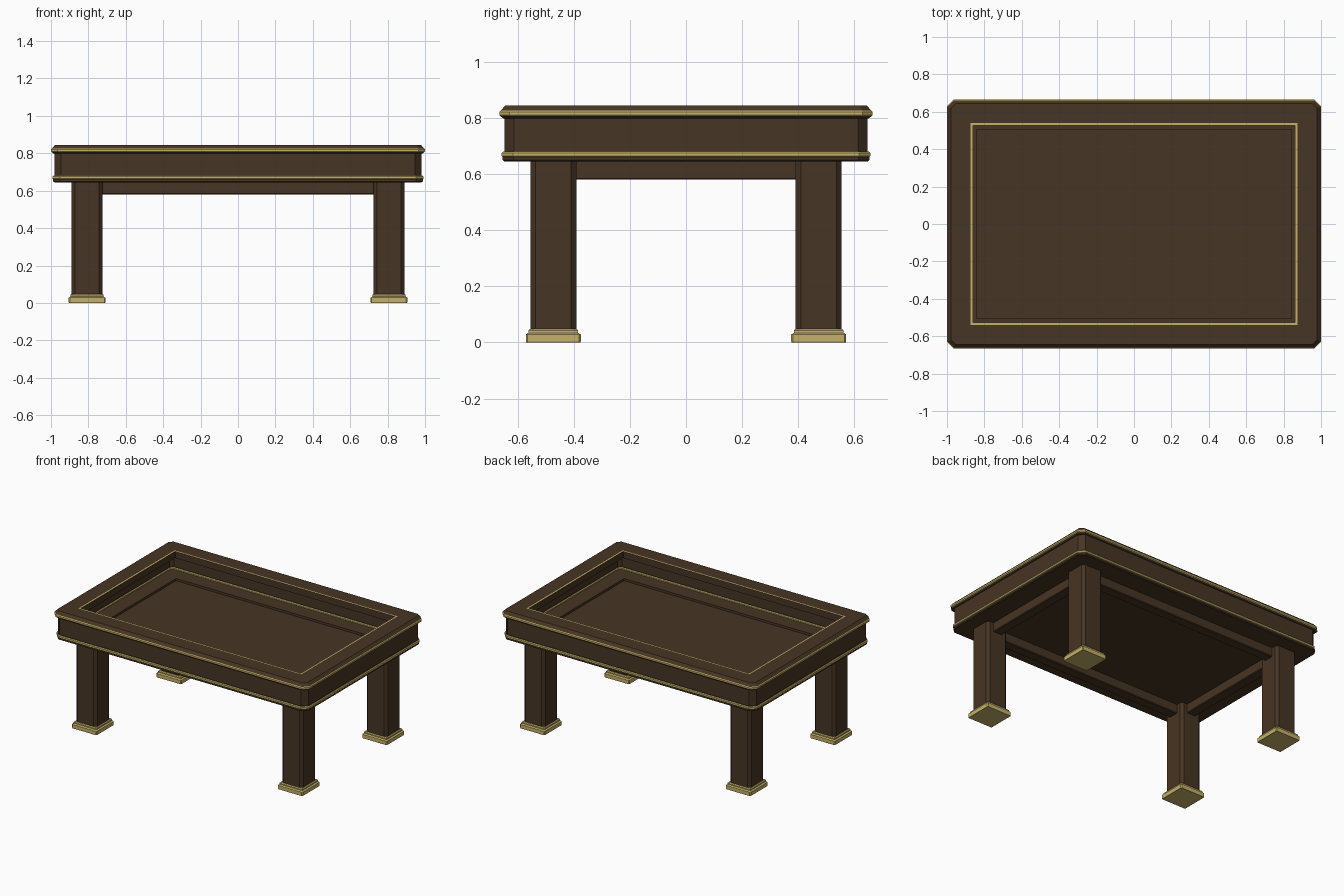
import bpy, bmesh

if "Cube" in bpy.data.objects:
    bpy.data.objects.remove(bpy.data.objects["Cube"])


def material(name, rgb):
    m = bpy.data.materials.new(name)
    m.diffuse_color = (*rgb, 1)
    m.use_nodes = True
    m.node_tree.nodes["Principled BSDF"].inputs["Base Color"].default_value = m.diffuse_color
    return m


WOOD = material("dark wood", (0.062, 0.035, 0.017))
GOLD = material("aged gold", (0.56, 0.44, 0.14))


def outline(hx, hy, c):
    """Rectangle with clipped corners, counter-clockwise."""
    return [(hx, -hy + c), (hx, hy - c), (hx - c, hy), (-hx + c, hy),
            (-hx, hy - c), (-hx, -hy + c), (-hx + c, -hy), (hx - c, -hy)]


def loft(name, hx, hy, clip, profile, closed=False, gold=(), center=(0, 0)):
    """Sweep a profile of (inset, z) points round a clipped rectangle.
    Segments listed in gold get the gold material."""
    bm = bmesh.new()
    loops = []
    for d, z in profile:
        c = max(clip - 0.586 * d, 0.001)
        loops.append([bm.verts.new((center[0] + x, center[1] + y, z))
                      for x, y in outline(hx - d, hy - d, c)])
    count = len(loops)
    for i in range(count if closed else count - 1):
        a, b = loops[i], loops[(i + 1) % count]
        for k in range(8):
            n = (k + 1) % 8
            f = bm.faces.new((a[k], a[n], b[n], b[k]))
            f.material_index = int(i in gold)
    if not closed:
        for cap in (bm.faces.new(loops[0][::-1]), bm.faces.new(loops[-1])):
            cap.material_index = int("caps" in gold)
    bmesh.ops.recalc_face_normals(bm, faces=bm.faces)
    mesh = bpy.data.meshes.new(name)
    bm.to_mesh(mesh)
    bm.free()
    mesh.materials.append(WOOD)
    mesh.materials.append(GOLD)
    obj = bpy.data.objects.new(name, mesh)
    bpy.context.collection.objects.link(obj)
    return obj


HX, HY = 1.0, 0.665

# Wide top rail with a gold edge band and a gold inlay round the opening
loft("top_rail", HX, HY, 0.036,
     [(0.014, 0.798), (0.004, 0.806), (0.0, 0.810), (0.0, 0.821), (0.004, 0.826),
      (0.022, 0.845), (0.126, 0.845), (0.138, 0.845), (0.138, 0.798)],
     closed=True, gold=(1, 2, 3, 6))

# Side boards under the rail
loft("side_boards", HX, HY, 0.045,
     [(0.019, 0.675), (0.019, 0.800), (0.042, 0.800), (0.042, 0.675)], closed=True)

# Lower moulding with gold bands outside and inside
loft("lower_moulding", HX, HY, 0.045,
     [(0.018, 0.645), (0.011, 0.650), (0.011, 0.661), (0.008, 0.664), (0.008, 0.675),
      (0.013, 0.680), (0.048, 0.680), (0.053, 0.675), (0.053, 0.645)],
     closed=True, gold=(2, 3, 4, 6, 7))

# Sunken tray with a ledge and a lower centre panel
loft("sunken_tray", HX, HY, 0.036,
     [(0.050, 0.645), (0.050, 0.667), (0.160, 0.667), (0.160, 0.651)])

# Legs with gold feet
LX, LY = 0.807, 0.473
for sx, side in ((-1, "left"), (1, "right")):
    for sy, end in ((-1, "front"), (1, "back")):
        at = (sx * LX, sy * LY)
        loft(f"{end}_{side}_leg", 0.082, 0.082, 0.018,
             [(0, 0.045), (0, 0.65)], center=at)
        loft(f"{end}_{side}_foot", 0.098, 0.098, 0.006,
             [(0.002, 0), (0, 0.003), (0, 0.028), (0.009, 0.034), (0.009, 0.042), (0.014, 0.048)],
             gold=(0, 1, 2, 3, 4, "caps"), center=at)

# Stretcher rails between the legs
for s, end, side in ((-1, "front", "left"), (1, "back", "right")):
    bar = [(0.005, 0.580), (0, 0.585), (0, 0.65)]
    loft(f"{end}_stretcher", LX - 0.07, 0.035, 0.002, bar, center=(0, s * LY))
    loft(f"{side}_stretcher", 0.035, LY - 0.07, 0.002, bar, center=(s * LX, 0))
